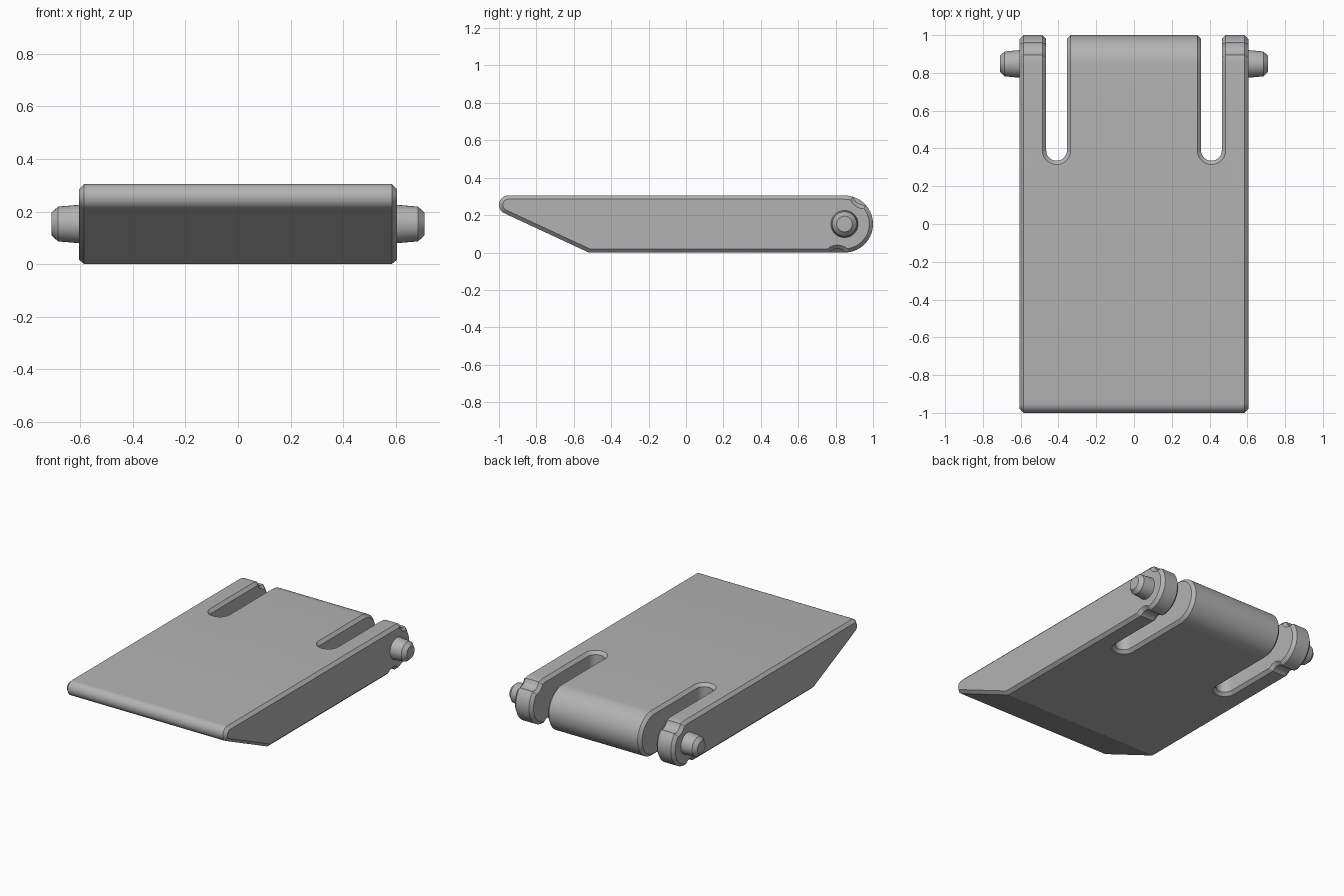
import bpy, bmesh, math
from mathutils import Matrix, Vector

cube = bpy.data.objects.get("Cube")
if cube:
    bpy.data.objects.remove(cube)

grey = bpy.data.materials.new("plain_grey")
grey.use_nodes = True
COLOUR = (0.45, 0.45, 0.45, 1)
grey.diffuse_color = COLOUR
grey.node_tree.nodes["Principled BSDF"].inputs["Base Color"].default_value = COLOUR

HALF_W = 0.605
HEIGHT = 0.305
R = HEIGHT / 2
PIVOT_Y = 1 - R
PIVOT = (PIVOT_Y, R)


def arc(cx, cy, r, start, end, steps):
    angles = [math.radians(start + (end - start) * i / steps) for i in range(steps + 1)]
    return [(cx + r * math.cos(a), cy + r * math.sin(a)) for a in angles]


def prism(name, outline, axis, low, high):
    """Extrude a 2D outline along x (outline is y, z) or z (outline is x, y)."""
    bm = bmesh.new()
    place = (lambda p: (low, *p)) if axis == "x" else (lambda p: (*p, low))
    face = bm.faces.new([bm.verts.new(place(p)) for p in outline])
    moved = bmesh.ops.extrude_face_region(bm, geom=[face])["geom"]
    step = Vector((high - low, 0, 0)) if axis == "x" else Vector((0, 0, high - low))
    bmesh.ops.translate(bm, vec=step, verts=[g for g in moved if isinstance(g, bmesh.types.BMVert)])
    bmesh.ops.recalc_face_normals(bm, faces=bm.faces)
    return finish(name, bm)


def finish(name, bm):
    mesh = bpy.data.meshes.new(name)
    bm.to_mesh(mesh)
    bm.free()
    mesh.materials.append(grey)
    obj = bpy.data.objects.new(name, mesh)
    bpy.context.collection.objects.link(obj)
    return obj


def select(obj):
    bpy.ops.object.select_all(action="DESELECT")
    obj.select_set(True)
    bpy.context.view_layer.objects.active = obj


def cut(obj, cutter):
    mod = obj.modifiers.new("cut", "BOOLEAN")
    mod.operation = "DIFFERENCE"
    mod.solver = "EXACT"
    mod.object = cutter
    select(obj)
    bpy.ops.object.modifier_apply(modifier=mod.name)
    bpy.data.objects.remove(cutter)


# Wedge-nosed slab with a round hinge end
profile = arc(-0.95, 0.255, 0.05, 90, 245, 14)
profile += [(-0.52, 0)]
profile += arc(*PIVOT, R, -90, 90, 28)
body = prism("hinged_flap", profile, "x", -HALF_W, HALF_W)

for side in (-1, 1):
    # Round-ended slot separating the flexible arm from the middle
    mid = side * 0.41
    slot = arc(mid, 0.39, 0.055, 180, 360, 16) + [(mid + 0.055, 1.2), (mid - 0.055, 1.2)]
    cut(body, prism("slot_cutter", slot, "z", -0.2, 0.6))

    # Shallow grooves across the arm on either side of its round tip
    ends = sorted((side * 0.41, side * 0.7))
    radius = R + 0.04
    a = math.radians(57)
    for cy, cz in ((PIVOT_Y + radius * math.cos(a), R + radius * math.sin(a)), (0.81, -0.04)):
        groove = arc(cy, cz, 0.06, 0, 345, 23)
        cut(body, prism("groove_cutter", groove, "x", *ends))

# Chamfer all the sharp side and slot rims
bevel = body.modifiers.new("chamfer", "BEVEL")
bevel.width = 0.02
bevel.segments = 1
bevel.limit_method = "ANGLE"
bevel.angle_limit = math.radians(62)
bevel.use_clamp_overlap = False
select(body)
bpy.ops.object.modifier_apply(modifier=bevel.name)
bpy.ops.object.shade_smooth_by_angle(angle=math.radians(20))

# Tapered hinge pins with chamfered ends
for side, label in ((1, "left"), (-1, "right")):
    bm = bmesh.new()
    rings = ((0.57, 0.076), (0.685, 0.066), (0.71, 0.042))
    loops = [[bm.verts.new((side * x, y, z)) for y, z in arc(*PIVOT, r, 0, 348.75, 31)]
             for x, r in rings]
    for lower, upper in zip(loops, loops[1:]):
        for i in range(32):
            j = (i + 1) % 32
            bm.faces.new((lower[i], lower[j], upper[j], upper[i]))
    bm.faces.new(loops[0])
    bm.faces.new(loops[-1])
    bmesh.ops.recalc_face_normals(bm, faces=bm.faces)
    select(finish(label + "_hinge_pin", bm))
    bpy.ops.object.shade_smooth_by_angle(angle=math.radians(25))
